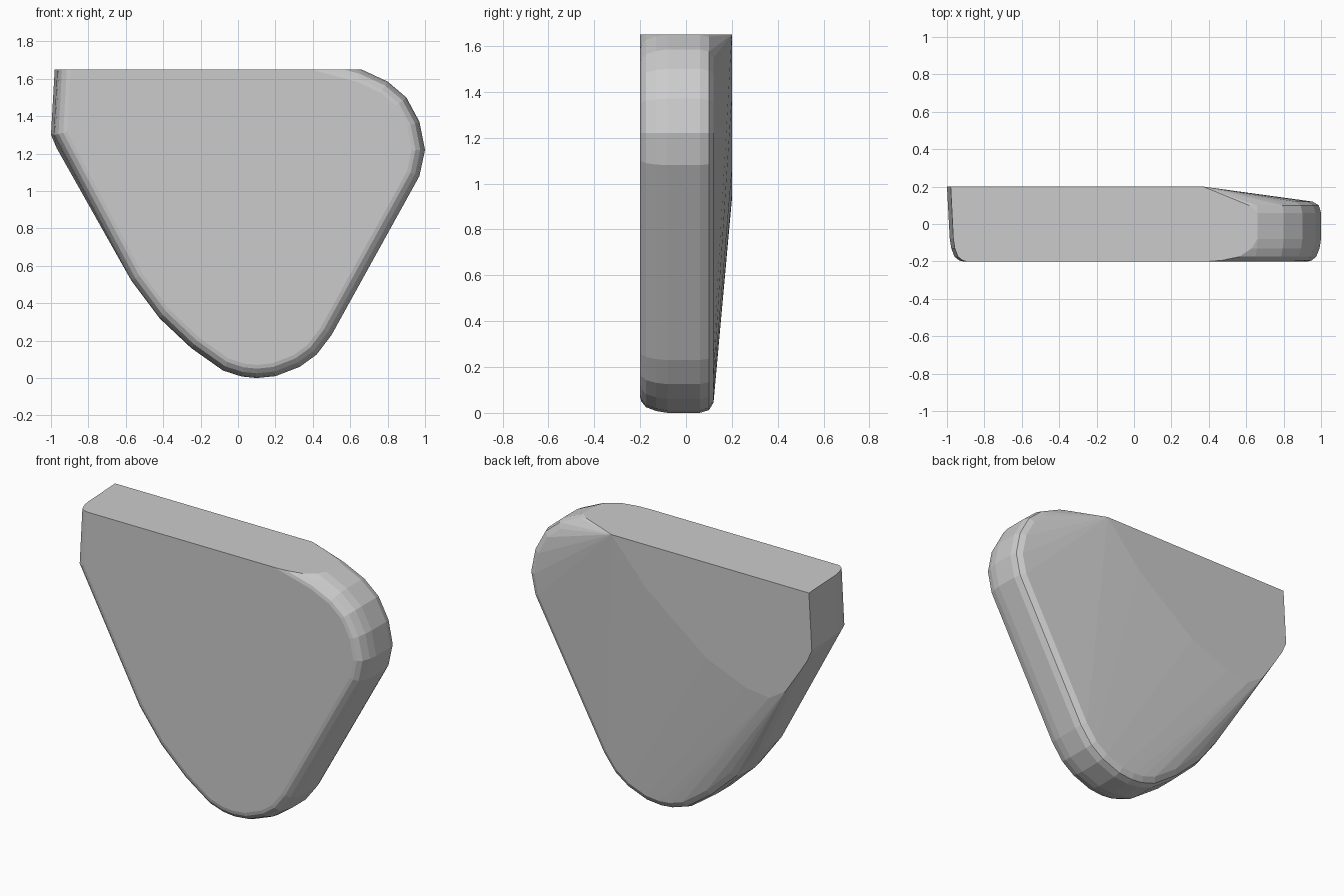
import bpy, bmesh
from mathutils import Vector

if "Cube" in bpy.data.objects:
    bpy.data.objects.remove(bpy.data.objects["Cube"])

TOP = 1.65

# Main silhouette in x/z, counter-clockwise; runs above the top so it can be trimmed flat
outline = [(-.96, 1.76), (-.985, 1.30), (-.57, .52), (-.42, .32), (-.25, .16), (-.08, .04),
           (.02, .008), (.1, 0), (.2, .01), (.33, .06), (.42, .125), (.5, .23),
           (.97, 1.08), (1, 1.22), (.97, 1.37), (.9, 1.50), (.8, 1.585), (.66, 1.65), (.38, 1.725)]

# Raised flat area of the back face
back_flat = [(.37, TOP), (.13, 1.38), (-.1, 1.18), (-.28, 1.06), (-.55, .95), (-.71, .93),
             (-.82, 1.0), (-.92, 1.15), (-.97, 1.23), (-1, 1.3), (-.98, TOP)]

# Depth and inset of each section, front to back (rounded rim)
sections = [(-.2, .07), (-.195, .05), (-.175, .025), (-.13, .008), (-.08, 0),
            (.06, 0), (.1, .012), (.12, .045)]


def inset(points, d):
    """Move a counter-clockwise outline inward by d with mitred corners."""
    pts = [Vector(p) for p in points]
    result = []
    for i, p in enumerate(pts):
        a = (p - pts[i - 1]).normalized()
        b = (pts[(i + 1) % len(pts)] - p).normalized()
        na, nb = Vector((-a.y, a.x)), Vector((-b.y, b.x))
        result.append(p + (na + nb) * (d / (1 + na.dot(nb))))
    return result


bm = bmesh.new()
for y, d in sections:
    for x, z in inset(outline, d):
        bm.verts.new((x, y, z))
for x, z in back_flat:
    bm.verts.new((x, .2, z))

# Wrap the sections in one convex skin
hull = bmesh.ops.convex_hull(bm, input=bm.verts[:])
loose = [v for v in bm.verts if not v.link_faces]
bmesh.ops.delete(bm, geom=loose, context='VERTS')

# Trim the top flat and cap it
cut = bmesh.ops.bisect_plane(bm, geom=bm.verts[:] + bm.edges[:] + bm.faces[:],
                             plane_co=(0, 0, TOP), plane_no=(0, 0, 1),
                             dist=1e-5, clear_outer=True)
bmesh.ops.holes_fill(bm, edges=[e for e in bm.edges if e.is_boundary], sides=0)
bmesh.ops.dissolve_limit(bm, angle_limit=.01, verts=bm.verts[:], edges=bm.edges[:])
bmesh.ops.recalc_face_normals(bm, faces=bm.faces[:])

mesh = bpy.data.meshes.new("rounded_wedge")
bm.to_mesh(mesh)
bm.free()
bpy.context.collection.objects.link(bpy.data.objects.new("rounded_wedge", mesh))
